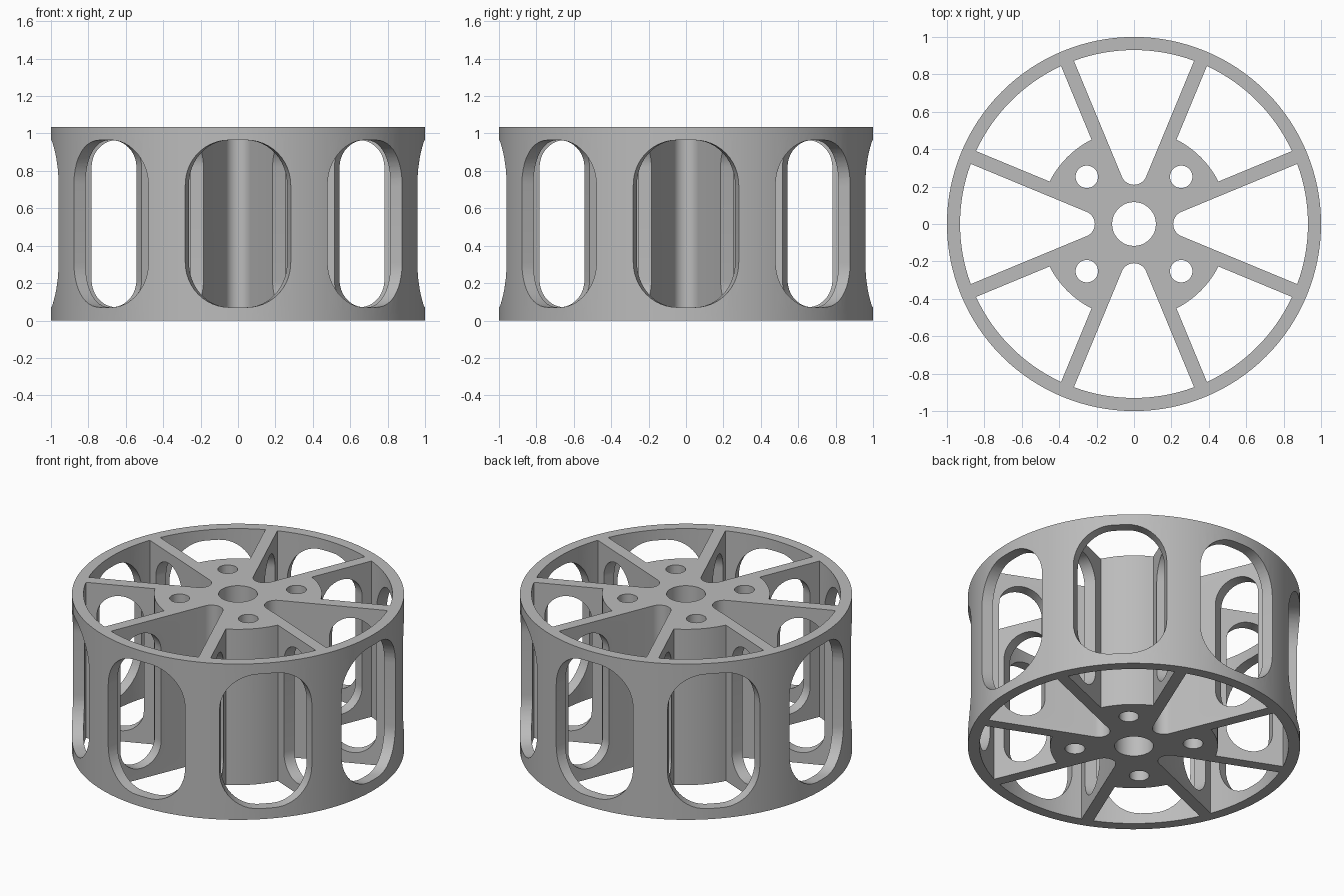
import bpy, bmesh
from math import pi, sin, cos, tan, asin
from mathutils import Matrix, Vector

HEIGHT, RIM_IN, HUB = 1.035, 0.93, 0.505
HALF_SPOKE = 0.037
MID, SLOT_HALF = HEIGHT / 2, 0.447

old = bpy.data.objects.get("Cube")
if old:
    bpy.data.objects.remove(old, do_unlink=True)

grey = bpy.data.materials.new("light grey")
grey.use_nodes = True
grey.diffuse_color = (0.5, 0.5, 0.5, 1)
grey.node_tree.nodes["Principled BSDF"].inputs["Base Color"].default_value = (0.5, 0.5, 0.5, 1)


def arc(cx, cy, r, a0, a1, n):
    return [(cx + r * cos(a0 + (a1 - a0) * i / n), cy + r * sin(a0 + (a1 - a0) * i / n))
            for i in range(n + 1)]


def circle(cx, cy, r, n):
    return arc(cx, cy, r, 0, 2 * pi, n)[:-1]


def rounded_rect(hw, hh, r, n=12):
    pts = []
    for q, (sx, sy) in enumerate([(1, 1), (-1, 1), (-1, -1), (1, -1)]):
        pts += arc(sx * (hw - r), sy * (hh - r), r, q * pi / 2, (q + 1) * pi / 2, n)
    return pts


def loft(bm, low, high, turn=0.0):
    """Closed solid between two matching outlines, turned about z."""
    rot = Matrix.Rotation(turn, 3, "Z")
    a = [bm.verts.new(rot @ Vector(p)) for p in low]
    b = [bm.verts.new(rot @ Vector(p)) for p in high]
    bm.faces.new(a[::-1])
    bm.faces.new(b)
    for i in range(len(a)):
        j = (i + 1) % len(a)
        bm.faces.new((a[i], a[j], b[j], b[i]))


def prism(bm, outline, z0, z1, turn=0.0):
    loft(bm, [(x, y, z0) for x, y in outline], [(x, y, z1) for x, y in outline], turn)


def finish(bm, name):
    bmesh.ops.remove_doubles(bm, verts=bm.verts, dist=1e-5)
    bmesh.ops.recalc_face_normals(bm, faces=bm.faces)
    mesh = bpy.data.meshes.new(name)
    bm.to_mesh(mesh)
    bm.free()
    mesh.materials.append(grey)
    ob = bpy.data.objects.new(name, mesh)
    bpy.context.collection.objects.link(ob)
    return ob


# Solid wheel blank
bm = bmesh.new()
prism(bm, circle(0, 0, 1, 128), 0, HEIGHT)
wheel = finish(bm, "wheel")

# Pockets between spokes, centre bore and bolt holes
bm = bmesh.new()
half_out = pi / 8 - asin(HALF_SPOKE / RIM_IN)
half_hub = pi / 8 - asin(HALF_SPOKE / HUB)
rim_arc = arc(0, 0, RIM_IN, -half_out, half_out, 16)
fillet = 0.07
fillet_x = (HALF_SPOKE + fillet) / sin(pi / 8)
root_arc = arc(fillet_x, 0, fillet, pi / 2 + pi / 8, 3 * pi / 2 - pi / 8, 12)
hub_arc = arc(0, 0, HUB, half_hub, -half_hub, 12)
for k in range(4):
    prism(bm, rim_arc + root_arc, -0.1, HEIGHT + 0.1, k * pi / 2)
    prism(bm, rim_arc + hub_arc, -0.1, HEIGHT + 0.1, k * pi / 2 + pi / 4)
    prism(bm, circle(0.357, 0, 0.06, 32), -0.1, HEIGHT + 0.1, k * pi / 2 + pi / 4)
prism(bm, circle(0, 0, 0.117, 48), -0.1, HEIGHT + 0.1)
pockets = finish(bm, "pocket_cutter")

# Rounded slots: flared ones through the rim, straight ones through the spokes
bm = bmesh.new()
rim_slot = rounded_rect(0.286, SLOT_HALF, 0.24)
spoke_slot = rounded_rect(0.145, SLOT_HALF, 0.145)
for k in range(8):
    loft(bm, *[[(d, d * tan(a), MID + z) for a, z in rim_slot] for d in (0.87, 1.1)],
         turn=k * pi / 4)
    loft(bm, *[[(0.7175 + x, y, MID + z) for x, z in spoke_slot] for y in (-0.06, 0.06)],
         turn=k * pi / 4 + pi / 8)
slots = finish(bm, "slot_cutter")

# Cut, apply and shade
bpy.ops.object.select_all(action="DESELECT")
wheel.select_set(True)
bpy.context.view_layer.objects.active = wheel
for cutter in (pockets, slots):
    cutter.hide_render = True
    mod = wheel.modifiers.new(cutter.name, "BOOLEAN")
    mod.operation = "DIFFERENCE"
    mod.solver = "EXACT"
    mod.object = cutter
    bpy.ops.object.modifier_apply(modifier=mod.name)
    bpy.data.objects.remove(cutter, do_unlink=True)
bpy.ops.object.shade_smooth_by_angle(angle=pi / 6)
